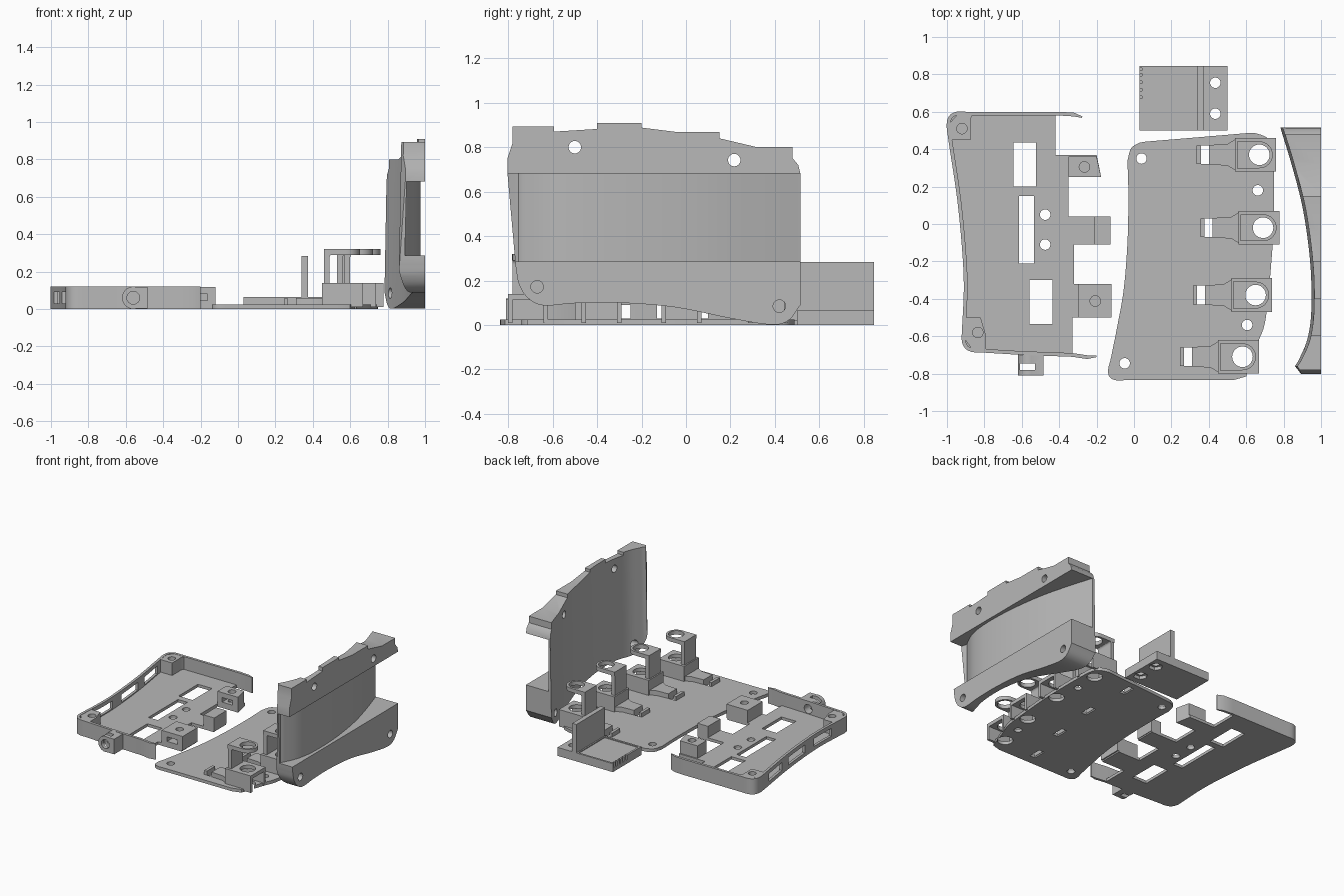
import bpy, bmesh, math
from mathutils import Vector

if "Cube" in bpy.data.objects:
    bpy.data.objects.remove(bpy.data.objects["Cube"])

grey = bpy.data.materials.new("printed grey")
grey.diffuse_color = (0.48, 0.48, 0.48, 1)
grey.use_nodes = True
grey.node_tree.nodes["Principled BSDF"].inputs["Base Color"].default_value = grey.diffuse_color


def spline(pts, n=6):
    """Smooth curve through the given points."""
    p = [Vector(q) for q in pts]
    p = [2 * p[0] - p[1]] + p + [2 * p[-1] - p[-2]]
    out = []
    for a, b, c, d in zip(p, p[1:], p[2:], p[3:]):
        for i in range(n):
            t = i / n
            out.append(0.5 * (2 * b + (c - a) * t + (2 * a - 5 * b + 4 * c - d) * t * t
                              + (3 * b - a - 3 * c + d) * t ** 3))
    return [tuple(q) for q in out] + [tuple(pts[-1])]


def fillet(pts, closed=True, n=8):
    """Round each corner given as (a, b, radius); plain pairs stay sharp."""
    out = []
    for i, q in enumerate(pts):
        if len(q) == 2 or (not closed and i in (0, len(pts) - 1)):
            out.append(tuple(q[:2]))
            continue
        c, r = Vector(q[:2]), q[2]
        a = c + (Vector(pts[i - 1][:2]) - c).normalized() * r
        b = c + (Vector(pts[(i + 1) % len(pts)][:2]) - c).normalized() * r
        for k in range(n + 1):
            t = k / n
            e = a.lerp(c, t).lerp(c.lerp(b, t), t)
            w = c - (a + b) / 2
            out.append(tuple(e + w * 0.17 * 4 * t * (1 - t)))
    return out


def prism(name, pts, lo, hi, axis="z"):
    """Extrude a flat outline along one axis."""
    def at(a, b, h):
        return {"z": (a, b, h), "x": (h, a, b), "y": (a, h, b)}[axis]
    bm = bmesh.new()
    f = bm.faces.new([bm.verts.new(at(a, b, lo)) for a, b in pts])
    g = bmesh.ops.extrude_face_region(bm, geom=[f])["geom"]
    shift = Vector(at(0, 0, hi - lo))
    bmesh.ops.translate(bm, vec=shift, verts=[v for v in g if isinstance(v, bmesh.types.BMVert)])
    bmesh.ops.recalc_face_normals(bm, faces=bm.faces[:])
    me = bpy.data.meshes.new(name)
    bm.to_mesh(me)
    bm.free()
    me.materials.append(grey)
    ob = bpy.data.objects.new(name, me)
    bpy.context.collection.objects.link(ob)
    return ob


def box(name, x0, x1, y0, y1, z0, z1):
    return prism(name, [(x0, y0), (x1, y0), (x1, y1), (x0, y1)], z0, z1)


def rod(name, a, b, r, lo, hi, axis="z", n=32):
    return prism(name, [(a + r * math.cos(2 * math.pi * i / n), b + r * math.sin(2 * math.pi * i / n))
                        for i in range(n)], lo, hi, axis)


def combine(ob, others, op="DIFFERENCE"):
    """Apply booleans and delete the helper shapes."""
    for o in others:
        m = ob.modifiers.new("cut", "BOOLEAN")
        m.operation, m.solver, m.object = op, "EXACT", o
    dg = bpy.context.evaluated_depsgraph_get()
    dg.update()
    me = bpy.data.meshes.new_from_object(ob.evaluated_get(dg))
    ob.modifiers.clear()
    ob.data = me
    for o in others:
        bpy.data.objects.remove(o)
    return ob


# ---- Left tray: floor, rim wall, screw blocks, jack housing
side = spline([(-1, 0.5), (-0.985, 0.4), (-0.945, 0.13), (-0.918, -0.15), (-0.91, -0.35), (-0.92, -0.57)])
rim = ([(-0.275, 0.575), (-0.32, 0.595), (-0.4, 0.6)]
       + fillet([(-0.8, 0.6), (-1, 0.6, 0.1), (-1, 0.5)], False)[1:-1] + side[:-1]
       + fillet([(-0.92, -0.57), (-0.92, -0.68, 0.1), (-0.8, -0.688)], False)[1:-1]
       + [(-0.6, -0.7), (-0.33, -0.71), (-0.25, -0.722), (-0.2, -0.712)])
inner = []
for i, q in enumerate(rim):
    d = (Vector(rim[min(i + 1, len(rim) - 1)]) - Vector(rim[max(i - 1, 0)])).normalized()
    t = 0.008 if i in (0, len(rim) - 1) else 0.02
    inner.append((q[0] - d.y * t, q[1] + d.x * t))
wall = prism("tray_wall", rim + inner[::-1], 0, 0.12)
combine(wall, [box("c", -1.05, -0.86, y0, y1, 0.03, 0.09)
               for y0, y1 in ((0.2, 0.4), (-0.13, 0.1), (-0.46, -0.25))]
        + [rod("c", -0.56, 0.06, 0.034, -0.9, -0.6, "y")])
edge = [(-0.33, -0.7), (-0.33, -0.5), (-0.13, -0.5), (-0.13, -0.32), (-0.32, -0.32), (-0.32, -0.11),
        (-0.13, -0.11), (-0.13, 0.04), (-0.35, 0.04), (-0.35, 0.25), (-0.175, 0.25), (-0.2, 0.37),
        (-0.42, 0.37), (-0.42, 0.59)]
floor = prism("tray_floor", [(x + 0.002, y) for x, y in rim[2:-3]] + edge, 0, 0.022)
combine(floor, [box("c", *w, -1, 1) for w in ((-0.645, -0.525, 0.2, 0.435), (-0.615, -0.535, -0.21, 0.15),
                                              (-0.56, -0.435, -0.535, -0.3))]
        + [rod("c", -0.475, y, 0.028, -1, 1) for y in (0.05, -0.11)])
blocks = [
    ([(-0.875, 0.45), (-0.875, 0.56), (-0.86, 0.59), (-0.94, 0.59), (-0.985, 0.54), (-0.985, 0.45)], (-0.92, 0.51)),
    ([(-0.79, -0.675), (-0.79, -0.6), (-0.82, -0.5), (-0.91, -0.5), (-0.91, -0.61), (-0.865, -0.67)], (-0.835, -0.58)),
    ([(-0.35, 0.25), (-0.175, 0.25), (-0.2, 0.36), (-0.35, 0.36)], (-0.265, 0.305)),
    ([(-0.3, -0.5), (-0.12, -0.5), (-0.12, -0.32), (-0.3, -0.32)], (-0.207, -0.412)),
]
for i, (pts, (hx, hy)) in enumerate(blocks):
    b = prism(f"screw_block_{i + 1}", pts, 0.01, 0.118)
    cut = [rod("c", hx, hy, 0.028, 0.03, 0.2)]
    if i > 1:  # nut slot
        cut.append(box("c", hx - 0.045, hx + 0.045, hy - 0.3, hy + 0.03, 0.045, 0.08))
    combine(b, cut)
box("stop_block", -0.215, -0.125, -0.11, 0.04, 0.01, 0.11)
jack = rod("jack_housing", -0.56, 0.06, 0.06, -0.81, -0.69, "y")
combine(jack, [box("c", -0.56, -0.485, -0.81, -0.7, 0.002, 0.118)], "UNION")
combine(jack, [rod("c", -0.56, 0.06, 0.034, -0.9, -0.6, "y"), box("c", -0.61, -0.53, -0.78, -0.745, -0.1, 0.2)])

# ---- Centre base plate
left = spline([(-0.035, 0.34), (-0.03, 0.15), (-0.035, -0.1), (-0.055, -0.35), (-0.09, -0.55), (-0.12, -0.7)])
outline = (left + fillet([(-0.12, -0.7), (-0.15, -0.835, 0.1), (0, -0.835)], False)[1:-1]
           + [(0.53, -0.835)] + spline([(0.6, -0.815), (0.66, -0.64), (0.705, -0.5), (0.74, -0.13), (0.747, 0.05),
                                        (0.747, 0.3), (0.73, 0.44), (0.65, 0.485), (0.57, 0.483)])
           + [(0.3, 0.46), (0.06, 0.44)] + spline([(0.03, 0.435), (-0.015, 0.405), (-0.035, 0.34)])[:-1])
plate = prism("base_plate", outline, 0, 0.024)
keys = [(0.67, 0.37), (0.69, -0.02), (0.65, -0.38), (0.58, -0.71)]
cut = [rod("c", x, y, 0.028, -1, 1) for x, y in ((0.04, 0.35), (-0.05, -0.745), (0.662, 0.18), (0.605, -0.54))]
for x, y in keys:
    cut += [rod("c", x, y, 0.055, -1, 1), box("c", x - 0.315, x - 0.27, y - 0.05, y + 0.05, -1, 1)]
combine(plate, cut)

# ---- Four finger sensor brackets
for i, (x, y) in enumerate(keys):
    n = i + 1
    box(f"bracket_lug_{n}", x - 0.335, x - 0.312, y - 0.05, y + 0.05, 0.01, 0.055)
    prism(f"bracket_neck_{n}", [(x - 0.27, y - 0.052), (x - 0.17, y - 0.058), (x - 0.125, y - 0.085),
                                (x - 0.125, y + 0.085), (x - 0.17, y + 0.058), (x - 0.27, y + 0.052)], 0.01, 0.06)
    socket = box(f"bracket_socket_{n}", x - 0.13, x + 0.088, y - 0.09, y + 0.09, 0.01, 0.14)
    combine(socket, [box("c", x - 0.1, x + 0.2, y - 0.07, y + 0.07, -0.1, 0.112),
                     rod("c", x, y, 0.055, -1, 1)])
    prism(f"bracket_leg_{n}", fillet([(x - 0.12, 0.13), (x - 0.12, 0.3), (x - 0.06, 0.3), (x - 0.06, 0.292),
                                      (x - 0.09, 0.292, 0.028), (x - 0.09, 0.13)]), y - 0.07, y + 0.07, "y")
    arc = [(x + 0.072 * math.cos(t), y + 0.072 * math.sin(t))
           for t in (math.pi * (k / 16 - 0.5) for k in range(17))]
    arm = prism(f"bracket_ring_{n}", [(x - 0.12, y - 0.072)] + arc + [(x - 0.12, y + 0.072)], 0.29, 0.32)
    combine(arm, [rod("c", x, y, 0.055, -1, 1)])

# ---- Rear holder with upright wall
holder = box("holder_plate", 0.03, 0.5, 0.5, 0.845, 0.0, 0.065)
cut = [rod("c", 0.435, y, 0.028, -1, 1) for y in (0.755, 0.59)]
cut += [rod("c", 0.435, y, 0.05, -1, 0.025, n=6) for y in (0.755, 0.59)]
cut += [box("c", 0, 0.042, y, y + 0.015, 0.03, 0.2) for y in (0.67, 0.71, 0.75, 0.79, 0.82)]
combine(holder, cut + [box("c", 0.045, 0.33, 0.515, 0.83, 0.058, 0.2)])
box("holder_wall", 0.34, 0.375, 0.5, 0.845, 0.05, 0.283)

# ---- Curved upright cover: silhouette crossed with a bowed plan, recessed band
sil = (spline([(-0.765, 0.25), (-0.75, 0.18), (-0.71, 0.12), (-0.64, 0.088), (-0.5, 0.098), (-0.3, 0.1),
               (-0.05, 0.08), (0.2, 0.03), (0.38, 0.002), (0.46, 0.02), (0.515, 0.09)])
       + [(0.515, 0.68), (0.505, 0.72), (0.48, 0.75), (0.48, 0.8), (0.32, 0.8), (0.15, 0.84), (0.15, 0.868),
          (-0.04, 0.868), (-0.2, 0.888), (-0.2, 0.91), (-0.4, 0.91), (-0.4, 0.882), (-0.595, 0.87),
          (-0.595, 0.893), (-0.78, 0.893), (-0.78, 0.82), (-0.803, 0.75), (-0.803, 0.68)])
bow = spline([(0.775, 0.53), (0.84, 0.32), (0.9, 0.08), (0.938, -0.2), (0.945, -0.45), (0.925, -0.61),
              (0.88, -0.72), (0.855, -0.76)]) + [(0.89, -0.82)]
cover = prism("curved_cover", sil, 0.7, 1.0, "x")
plan = prism("p", bow + [(1.1, -0.82), (1.1, 0.53)], -0.1, 1.0)
for v in plan.data.vertices:  # slight lean of the inner face
    if v.co.z > 0.5 and v.co.x < 1:
        v.co.x += 0.02
combine(cover, [plan], "INTERSECT")
band = [(x + 0.03, y) for x, y in bow[:-2]]
band = [(0.76, 0.62)] + band + [(0.895, -0.78), (0.93, -0.9), (1.2, -0.9), (1.2, 0.62)]
cut = [prism("c", band, 0.285, 0.682)]
cut += [rod("c", y, z, 0.028, 0.6, 1.2, "x") for y, z in ((-0.67, 0.172), (0.42, 0.085), (-0.5, 0.8), (0.217, 0.742))]
combine(cover, cut)

# ---- Smooth the curved sides, keep edges crisp
for ob in bpy.context.scene.objects:
    ob.select_set(True)
    bpy.context.view_layer.objects.active = ob
bpy.ops.object.shade_smooth_by_angle(angle=math.radians(30))
